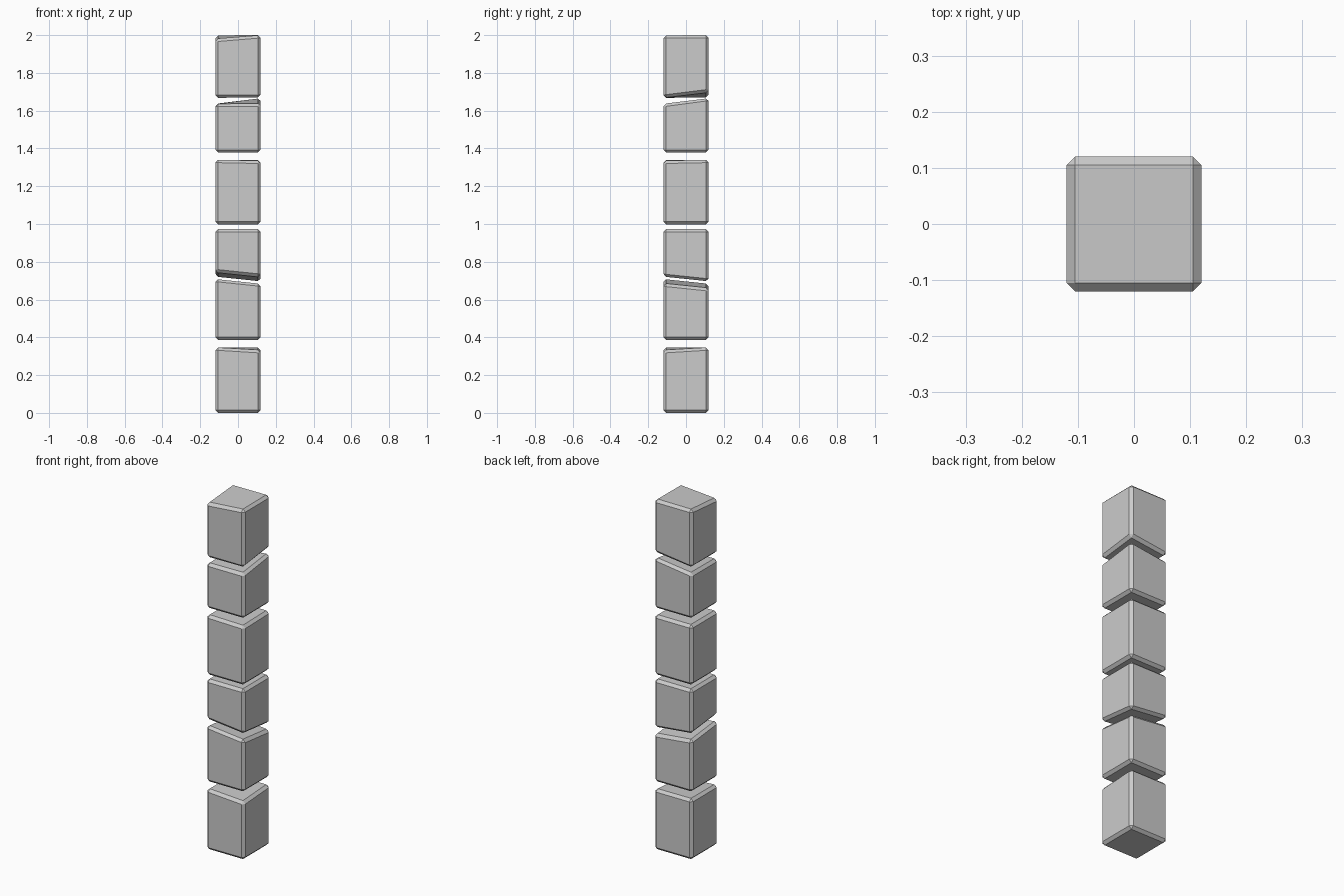
import bpy, bmesh

if "Cube" in bpy.data.objects:
    bpy.data.objects.remove(bpy.data.objects["Cube"])

HALF = 0.12      # half width of the square pillar
BEVEL = 0.015    # chamfer on every edge
SIGNS = [(-1, -1), (1, -1), (1, 1), (-1, 1)]


def block(name, bottom, top):
    """Chamfered stone; bottom and top give the z of the four corners
    in the order front left, front right, back right, back left."""
    bm = bmesh.new()
    lo = [bm.verts.new((x * HALF, y * HALF, z)) for (x, y), z in zip(SIGNS, bottom)]
    hi = [bm.verts.new((x * HALF, y * HALF, z)) for (x, y), z in zip(SIGNS, top)]
    bm.faces.new(lo[::-1])
    bm.faces.new(hi)
    for i in range(4):
        j = (i + 1) % 4
        bm.faces.new((lo[i], lo[j], hi[j], hi[i]))
    bmesh.ops.bevel(bm, geom=bm.edges[:], offset=BEVEL, offset_type='OFFSET',
                    segments=1, affect='EDGES', profile=0.5)
    bmesh.ops.recalc_face_normals(bm, faces=bm.faces[:])
    me = bpy.data.meshes.new(name)
    bm.to_mesh(me)
    bm.free()
    ob = bpy.data.objects.new(name, me)
    bpy.context.collection.objects.link(ob)
    return ob


def level(z, fl=0, fr=0, br=0, bl=0):
    """Flat level with optional corner shifts."""
    return [z + fl, z + fr, z + br, z + bl]


# stones from the ground up, with a few uneven joints
TILT = dict(fl=0.025, br=-0.025)
block("stone_1", level(0), level(0.347, fr=-0.015))
block("stone_2", level(0.387), level(0.685, **TILT))
block("stone_3", level(0.72, **TILT), level(0.973))
block("stone_4", level(0.997), level(1.34, fr=-0.005))
block("stone_5", level(1.378), level(1.636, br=0.032))
block("stone_6", level(1.668, br=0.03), level(2.0, fl=-0.02))
